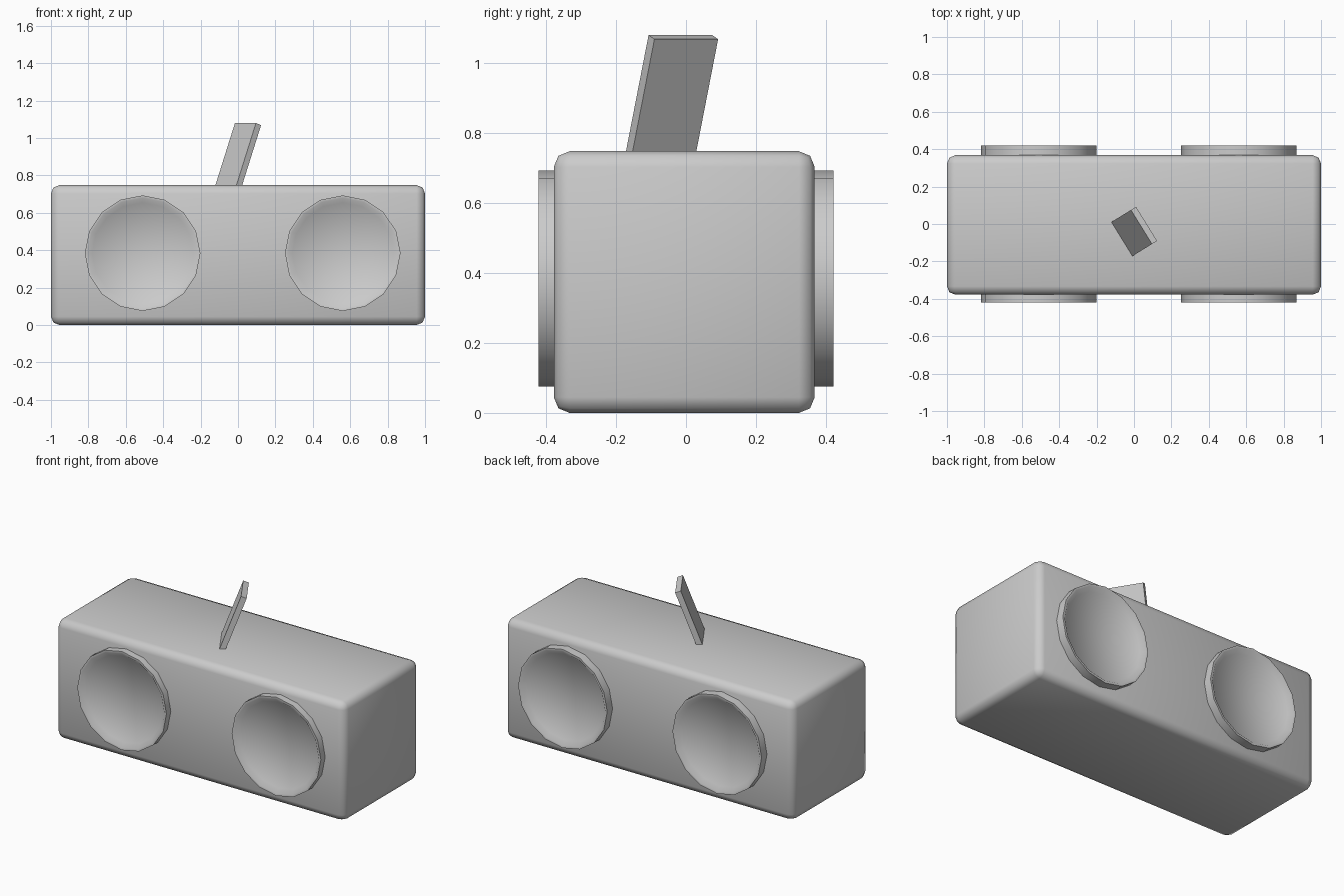
import bpy, bmesh, math
from mathutils import Matrix, Vector

if "Cube" in bpy.data.objects:
    bpy.data.objects.remove(bpy.data.objects["Cube"])

grey = bpy.data.materials.new("light grey")
grey.diffuse_color = (0.6, 0.6, 0.6, 1)
grey.use_nodes = True
grey.node_tree.nodes["Principled BSDF"].inputs["Base Color"].default_value = grey.diffuse_color


def finish(name, bm):
    bmesh.ops.recalc_face_normals(bm, faces=bm.faces)
    mesh = bpy.data.meshes.new(name)
    bm.to_mesh(mesh)
    bm.free()
    mesh.materials.append(grey)
    obj = bpy.data.objects.new(name, mesh)
    bpy.context.collection.objects.link(obj)
    return obj


def smooth(obj, angle):
    bpy.ops.object.select_all(action='DESELECT')
    obj.select_set(True)
    bpy.context.view_layer.objects.active = obj
    bpy.ops.object.shade_smooth_by_angle(angle=math.radians(angle))


# Rounded block body, softly shaded over its bevels
bm = bmesh.new()
bmesh.ops.create_cube(bm, size=1)
bmesh.ops.scale(bm, vec=(2, 0.746, 0.748), verts=bm.verts)
bmesh.ops.bevel(bm, geom=bm.edges[:], offset=0.045, segments=2,
                profile=0.5, affect='EDGES')
bmesh.ops.translate(bm, vec=(0, -0.005, 0.374), verts=bm.verts)
body = finish("body", bm)
smooth(body, 60)


# Sixteen-sided dished discs: radius and distance out from the centre plane
def disc(name, x, side):
    profile = [(0.309, 0.34), (0.309, 0.421), (0.295, 0.421),
               (0.27, 0.398), (0, 0.392)]
    bm = bmesh.new()
    rings = []
    for r, d in profile[:-1]:
        rings.append([bm.verts.new((x + r * math.cos(i * math.pi / 8), side * d,
                                    0.384 + r * math.sin(i * math.pi / 8)))
                      for i in range(16)])
    hub = bm.verts.new((x, side * profile[-1][1], 0.384))
    for i in range(16):
        j = (i + 1) % 16
        for a, b in zip(rings, rings[1:]):
            bm.faces.new((a[i], a[j], b[j], b[i]))
        bm.faces.new((rings[-1][i], rings[-1][j], hub))
    bm.faces.new(rings[0])
    smooth(finish(name, bm), 50)


for side, where in ((-1, "front"), (1, "back")):
    disc(where + "_left_disc", -0.51, side)
    disc(where + "_right_disc", 0.56, side)

# Thin flat lever leaning out of the top
width, length, thick = 0.214, 0.42, 0.034
lean = math.radians(20.3)
plan = Vector((0.85, 0.525, 0)).normalized()
across = Vector((plan.y, -plan.x, 0))
up = plan * math.sin(lean) + Vector((0, 0, math.cos(lean)))
out = across.cross(up).normalized()
if out.dot(plan) < 0:
    out = -out
top_mid = Vector((0.04, -0.016, 1.08))
centre = top_mid - up * length / 2 + out * thick / 2
bm = bmesh.new()
bmesh.ops.create_cube(bm, size=1)
bmesh.ops.scale(bm, vec=(width, thick, length), verts=bm.verts)
turn = Matrix((across, out, up)).transposed().to_4x4()
bmesh.ops.transform(bm, matrix=Matrix.Translation(centre) @ turn, verts=bm.verts)
finish("lever", bm)
